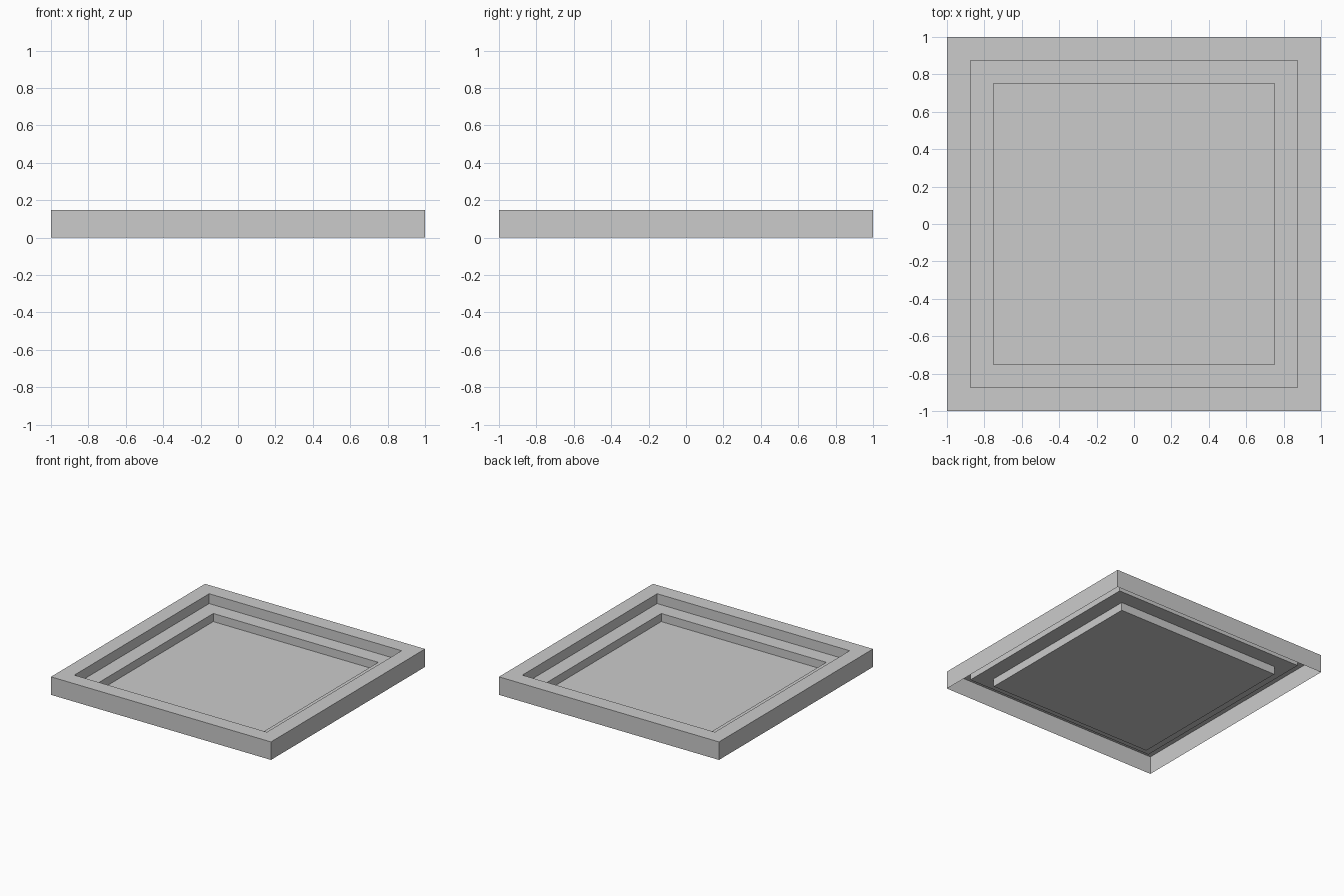
import bpy
import bmesh

if "Cube" in bpy.data.objects:
    bpy.data.objects.remove(bpy.data.objects["Cube"])

# Stepped sheet profile, outside to inside: (half width, height)
PROFILE = [(1.0, 0.0), (1.0, 0.148), (0.875, 0.148),
           (0.875, 0.067), (0.75, 0.067), (0.75, 0.0)]
CORNERS = [(-1, -1), (1, -1), (1, 1), (-1, 1)]

bm = bmesh.new()
rings = [[bm.verts.new((sx * r, sy * r, z)) for sx, sy in CORNERS]
         for r, z in PROFILE]

# Outer wall, rim, ledge and inner walls; the underside stays open
for a, b in zip(rings, rings[1:]):
    for i in range(4):
        j = (i + 1) % 4
        bm.faces.new((a[i], a[j], b[j], b[i]))

# Recessed floor
bm.faces.new(rings[-1])

mesh = bpy.data.meshes.new("stepped_tray")
bm.to_mesh(mesh)
bm.free()
tray = bpy.data.objects.new("stepped_tray", mesh)
bpy.context.collection.objects.link(tray)
